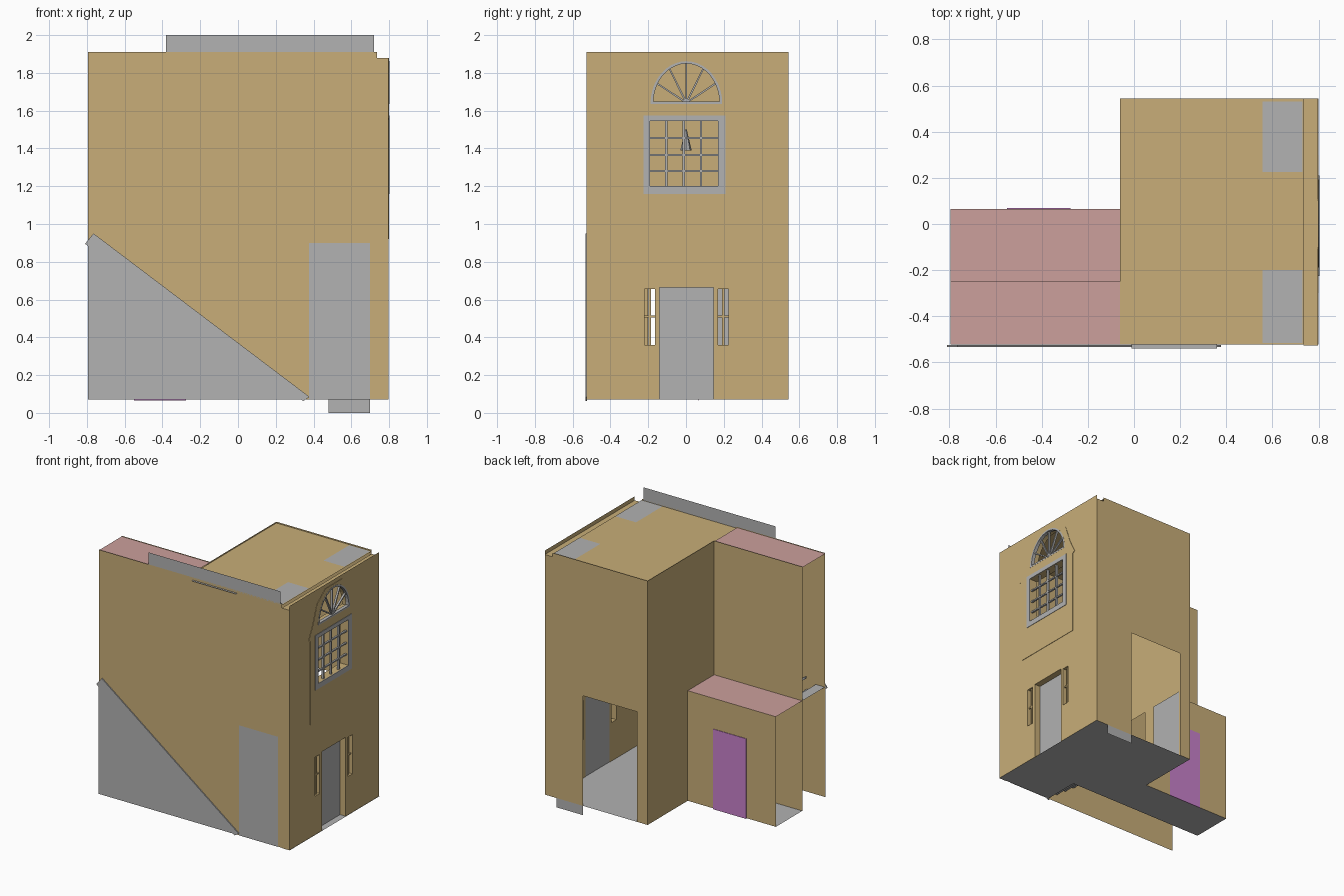
import bpy, bmesh, math
from mathutils import Vector

if "Cube" in bpy.data.objects:
    bpy.data.objects.remove(bpy.data.objects["Cube"])


def material(name, col):
    m = bpy.data.materials.new(name)
    m.diffuse_color = (*col, 1)
    m.use_nodes = True
    m.node_tree.nodes["Principled BSDF"].inputs["Base Color"].default_value = m.diffuse_color
    return m


TAN = material("tan_plaster", (0.578, 0.423, 0.188))
GREY = material("plain_grey", (0.445, 0.445, 0.445))
PINK = material("pink_ceiling", (0.604, 0.352, 0.332))
PURPLE = material("purple_door", (0.578, 0.22, 0.597))


def make(name, bm, mat):
    me = bpy.data.meshes.new(name)
    bm.to_mesh(me)
    bm.free()
    ob = bpy.data.objects.new(name, me)
    bpy.context.collection.objects.link(ob)
    me.materials.append(mat)
    return ob


def box(name, x, y, z, mat):
    bm = bmesh.new()
    bmesh.ops.create_cube(bm, size=1)
    for v in bm.verts:
        v.co = [r[0] if c < 0 else r[1] for r, c in zip((x, y, z), v.co)]
    return make(name, bm, mat)


def flat(name, axis, d, pts, mat, depth=0):
    """Outline in the plane axis=d, with optional thickness along +axis."""
    bm = bmesh.new()
    vs = []
    for p in pts:
        c = list(p)
        c.insert(axis, d)
        vs.append(bm.verts.new(c))
    f = bm.faces.new(vs)
    if depth:
        ext = bmesh.ops.extrude_face_region(bm, geom=[f])
        off = Vector((0, 0, 0))
        off[axis] = depth
        bmesh.ops.translate(bm, vec=off, verts=[g for g in ext["geom"] if isinstance(g, bmesh.types.BMVert)])
        bmesh.ops.recalc_face_normals(bm, faces=bm.faces[:])
    return make(name, bm, mat)


def rect(name, axis, d, a, b, mat, depth=0):
    return flat(name, axis, d, [(a[0], b[0]), (a[1], b[0]), (a[1], b[1]), (a[0], b[1])], mat, depth)


def bar(name, p, q, w, t, mat):
    """Bar in the facade plane from (y, z) p to q."""
    d = Vector(q) - Vector(p)
    n = Vector((-d.y, d.x)).normalized() * w / 2
    p, q = Vector(p), Vector(q)
    return flat(name, 0, 0.775, [p - n, q - n, q + n, p + n], mat, t)


F, T = 0.07, 1.91          # floor and wall top
X0, XM, X1 = -0.795, -0.06, 0.80
YF, YP, YL, YB = -0.523, -0.25, 0.065, 0.543

# Front wall above the stairs, grey triangle below and grey side doorway
rect("front_wall", 1, YF, (X0, 0.735), (F, T), TAN)
flat("stair_side_panel", 1, YF - 0.003, [(X0, F), (0.35, F), (X0, 0.92)], GREY)
rect("side_doorway_panel", 1, YF - 0.003, (0.375, 0.70), (F, 0.90), GREY)
flat("stair_stringer", 1, YF - 0.009,
     [(-0.81, 0.895), (0.345, 0.063), (0.378, 0.085), (-0.765, 0.95)], GREY, 0.008)
rect("front_top_plate", 1, YF, (-0.38, 0.72), (1.90, 2.0), GREY)
rect("front_ledge", 2, 1.89, (-0.01, 0.36), (-0.54, YF), GREY)

# Back wall with its doorway
flat("back_wall", 1, YB, [(XM, F), (0.03, F), (0.03, 0.9), (0.48, 0.9), (0.48, F), (0.735, F), (0.735, T), (XM, T)], TAN)
rect("back_step_plate", 1, YB, (0.48, 0.70), (0, F), GREY)

# Wall between hall and low wing, with doorway
flat("hall_left_wall", 0, XM, [(YP, F), (-0.2, F), (-0.2, 0.67), (0.05, 0.67), (0.05, F), (YB, F), (YB, T), (YP, T)], TAN)
rect("closet_door", 0, XM + 0.006, (0.15, 0.43), (F, 0.67), GREY)

# Tall stair passage and low wing
rect("stair_partition", 1, YP, (X0, XM), (F, T), TAN)
rect("stair_ceiling", 2, 1.905, (X0, XM), (YF, YP), PINK)
rect("wing_back_wall", 1, YL, (X0, XM), (F, 0.9), TAN)
rect("wing_ceiling", 2, 0.9, (X0, XM), (YP, YL), PINK)
rect("wing_door", 1, YL + 0.001, (-0.55, -0.275), (F - 0.004, 0.67), PURPLE, 0.004)

# Floor, open beneath the stairs
flat("floor", 2, F, [(X0, YP), (0.35, YP), (0.35, YF), (X1, YF), (X1, YB), (XM, YB), (XM, YL), (X0, YL)], GREY)

# Hall ceiling and two grey ceiling panels
rect("hall_ceiling", 2, 1.90, (XM, 0.735), (YF, YB), TAN)
for i, y in enumerate([(-0.515, -0.2), (0.225, 0.53)]):
    rect("ceiling_panel_%d" % i, 2, 1.903, (0.557, 0.73), y, GREY)

# Stairs as a zigzag sheet
N = 15
run, rise = (0.35 - X0) / N, (0.9 - F) / N
bm = bmesh.new()
prof = [(0.35, F)]
for i in range(N):
    prof += [(0.35 - i * run, F + (i + 1) * rise), (0.35 - (i + 1) * run, F + (i + 1) * rise)]
rows = [[bm.verts.new((x, y, z)) for x, z in prof] for y in (YF + 0.003, YP - 0.003)]
for i in range(len(prof) - 1):
    bm.faces.new((rows[0][i], rows[1][i], rows[1][i + 1], rows[0][i + 1]))
make("stairs", bm, GREY)

# Handrail on the partition
flat("handrail", 1, -0.30, [(X0, 1.05), (0.3, 0.26), (0.3, 0.28), (X0, 1.07)], GREY, 0.02)

# Facade wall with a thin bell-topped raised panel
facade = box("facade_wall", (0.735, 0.797), (-0.527, YB), (F, 1.88), TAN)
rect("facade_parapet", 0, 0.797, (-0.527, YB), (1.88, T), TAN)
half = [(0.28, 0.92), (0.28, 1.55), (0.3, 1.56), (0.25, 1.66), (0.2, 1.80), (0.1, 1.88)]
panel = flat("facade_raised_panel", 0, 0.796, half + [(-y, z) for y, z in reversed(half)], TAN, 0.004)


def arch(ry, rz, n=20):
    return [(0.002 + ry * math.cos(math.pi * i / n), 1.637 + rz * math.sin(math.pi * i / n)) for i in range(n + 1)]


# Openings cut from the facade
cutters = [rect("cut_door", 0, 0.7, (-0.14, 0.145), (0.0, 0.665), TAN, 0.2),
           rect("cut_window", 0, 0.7, (-0.19, 0.17), (1.2, 1.545), TAN, 0.2),
           flat("cut_fan", 0, 0.7, arch(0.187, 0.222), TAN, 0.2)]
SIDE = [(-0.22, -0.165), (0.17, 0.225)]
for y in SIDE:
    cutters.append(rect("cut_sidelight", 0, 0.7, y, (0.36, 0.655), TAN, 0.2))
for ob in (facade, panel):
    for c in cutters:
        m = ob.modifiers.new("cut", "BOOLEAN")
        m.operation, m.solver, m.object = "DIFFERENCE", "EXACT", c
    me = bpy.data.meshes.new_from_object(ob.evaluated_get(bpy.context.evaluated_depsgraph_get()))
    ob.modifiers.clear()
    ob.data = me
for c in cutters:
    bpy.data.objects.remove(c)

# Front door and sidelight bars
rect("front_door", 0, 0.738, (-0.14, 0.145), (F, 0.665), GREY, 0.012)
for i, y in enumerate(SIDE):
    mid = sum(y) / 2
    bar("sidelight_rail_%d" % i, (y[0], 0.51), (y[1], 0.51), 0.01, 0.01, TAN)
    bar("sidelight_bar_%d" % i, (mid, 0.36), (mid, 0.655), 0.012, 0.01, TAN)

# Window frame and glazing bars
for name, y, z in [("left", (-0.225, -0.19), (1.16, 1.575)), ("right", (0.17, 0.21), (1.16, 1.575)),
                   ("sill", (-0.19, 0.17), (1.16, 1.2)), ("head", (-0.19, 0.17), (1.545, 1.575))]:
    rect("window_frame_" + name, 0, 0.798, y, z, GREY, 0.005)
for i, y in enumerate((-0.104, -0.012, 0.08)):
    bar("window_upright_%d" % i, (y, 1.2), (y, 1.545), 0.012, 0.015, GREY)
for i, z in enumerate((1.28, 1.365, 1.455)):
    bar("window_crossbar_%d" % i, (-0.19, z), (0.17, z), 0.01, 0.014, GREY)

# Fan window rim, base and spokes
outer, inner = arch(0.19, 0.225), arch(0.176, 0.212)
flat("fan_rim", 0, 0.775, outer + inner[::-1], GREY, 0.026)
bar("fan_base", (-0.187, 1.642), (0.191, 1.642), 0.012, 0.026, GREY)
for i in range(1, 6):
    a = math.pi * i / 6
    bar("fan_spoke_%d" % i, (0.002, 1.642), (0.002 + 0.18 * math.cos(a), 1.637 + 0.215 * math.sin(a)), 0.009, 0.015, GREY)

# Small hanging lamp in the hall
bm = bmesh.new()
bmesh.ops.create_cone(bm, cap_ends=True, segments=8, radius1=0.03, radius2=0.004, depth=0.11)
bmesh.ops.translate(bm, vec=(0.34, 0, 1.445), verts=bm.verts[:])
make("hanging_lamp", bm, GREY)
